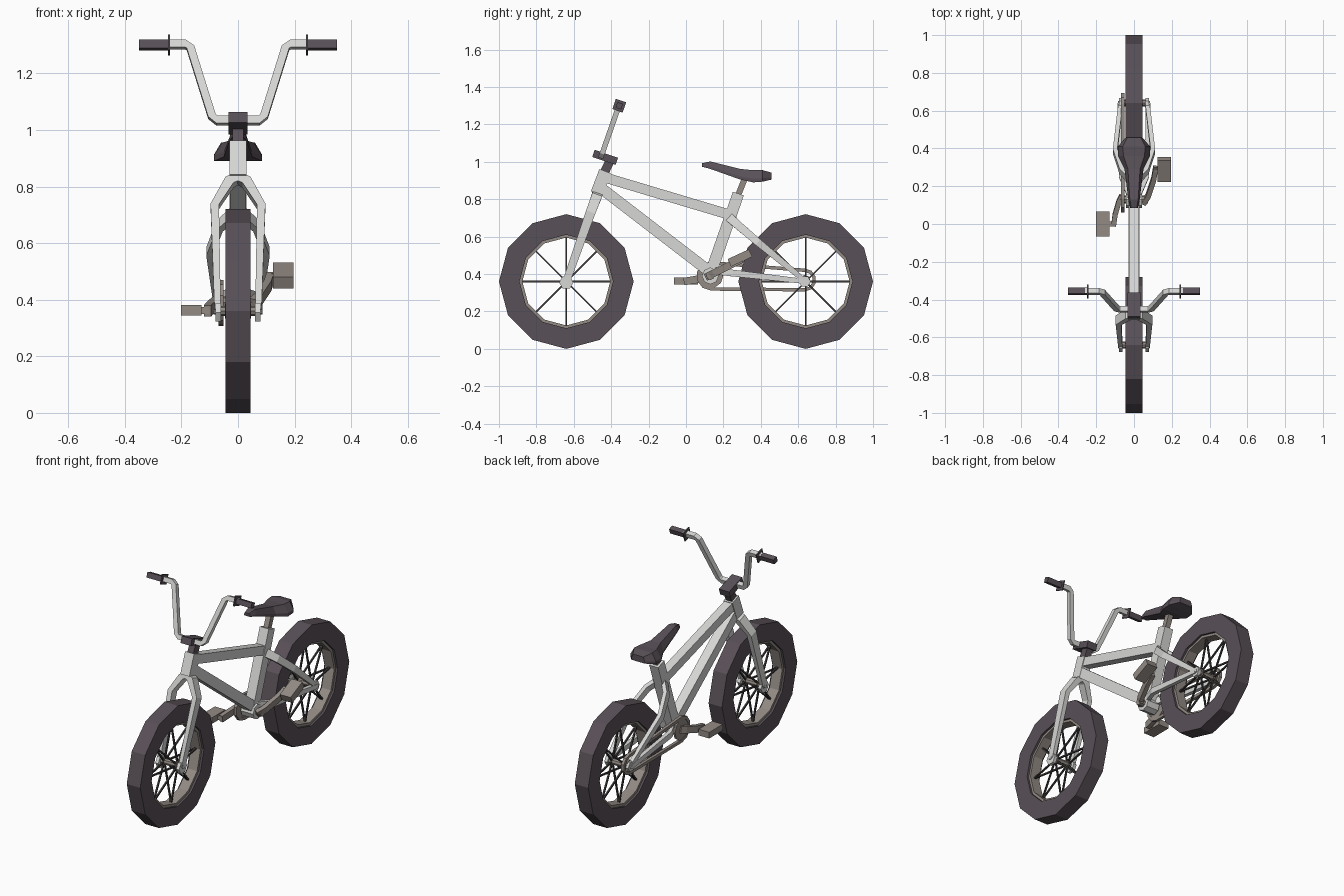
import bpy, bmesh
from math import sin, cos, pi, radians
from mathutils import Vector

cube = bpy.data.objects.get("Cube")
if cube:
    bpy.data.objects.remove(cube, do_unlink=True)


def material(name, rgb):
    m = bpy.data.materials.new(name)
    m.use_nodes = True
    m.diffuse_color = (*rgb, 1)
    m.node_tree.nodes["Principled BSDF"].inputs["Base Color"].default_value = (*rgb, 1)
    return m


RUBBER = material("dark rubber", (0.098, 0.08, 0.095))
PAINT = material("light grey paint", (0.68, 0.68, 0.67))
STEEL = material("warm grey metal", (0.29, 0.255, 0.23))
SPOKE = material("spoke black", (0.05, 0.043, 0.043))


def loft(name, rings, mat, closed=False):
    """Skin a list of vertex rings with flat faces."""
    bm = bmesh.new()
    rows = [[bm.verts.new(p) for p in ring] for ring in rings]
    n = len(rows[0])
    pairs = list(zip(rows, rows[1:])) + ([(rows[-1], rows[0])] if closed else [])
    for a, b in pairs:
        for i in range(n):
            j = (i + 1) % n
            bm.faces.new((a[i], a[j], b[j], b[i]))
    if not closed:
        bm.faces.new(rows[0])
        bm.faces.new(rows[-1])
    bmesh.ops.recalc_face_normals(bm, faces=bm.faces)
    me = bpy.data.meshes.new(name)
    bm.to_mesh(me)
    bm.free()
    me.materials.append(mat)
    ob = bpy.data.objects.new(name, me)
    bpy.context.collection.objects.link(ob)
    return ob


def bar(name, pts, mat, w, h, ref=(1, 0, 0), closed=False):
    """Sweep a rectangle, half size w along ref and h across it; w, h may be per point."""
    pts = [Vector(p) for p in pts]
    n = len(pts)
    ws = w if isinstance(w, list) else [w] * n
    hs = h if isinstance(h, list) else [h] * n
    rings = []
    for i, p in enumerate(pts):
        before = pts[i - 1] if (i or closed) else p
        after = pts[(i + 1) % n] if (i < n - 1 or closed) else p
        t = (after - before).normalized()
        u = Vector(ref)
        u = (u - t * u.dot(t)).normalized()
        v = t.cross(u)
        rings.append([p + u * ws[i] * a + v * hs[i] * b
                      for a, b in ((1, 1), (-1, 1), (-1, -1), (1, -1))])
    return loft(name, rings, mat, closed)


def ring(name, y, z, outer, inner, x0, x1, mat, sides=12):
    """Flat-sided ring whose axle runs along x."""
    profile = ((x0, outer), (x1, outer), (x1, inner), (x0, inner))
    return loft(name, [[(x, y + r * cos(2 * pi * k / sides), z + r * sin(2 * pi * k / sides))
                        for x, r in profile] for k in range(sides)], mat, True)


def disc(name, y, z, r, x0, x1, mat, sides=8):
    """Capped cylinder along x."""
    return loft(name, [[(x, y + r * cos(2 * pi * k / sides), z + r * sin(2 * pi * k / sides))
                        for k in range(sides)] for x in (x0, x1)], mat)


# Wheels
AXLE_Z = 0.36
for label, y in (("front", -0.64), ("rear", 0.64)):
    ring(label + "_tyre", y, AXLE_Z, 0.36, 0.25, -0.045, 0.045, RUBBER)
    ring(label + "_rim", y, AXLE_Z, 0.255, 0.235, -0.032, 0.032, STEEL)
    disc(label + "_hub", y, AXLE_Z, 0.018, -0.06, 0.06, STEEL)
    disc(label + "_axle", y, AXLE_Z, 0.012, -0.085, 0.085, PAINT)
    for side in (-1, 1):
        disc(label + "_hub_flange", y, AXLE_Z, 0.026, side * 0.038, side * 0.046, STEEL)
        for k in range(8):
            a = k * pi / 4
            d = Vector((0, cos(a), sin(a)))
            c = Vector((0, y, AXLE_Z))
            bar(label + "_spoke", [c + d * 0.015 + Vector((side * 0.042, 0, 0)), c + d * 0.24],
                SPOKE, 0.0045, 0.0045)

# Main frame tubes
bar("head_tube", [(0, -0.478, 0.83), (0, -0.432, 0.95)], PAINT, 0.03, 0.033)
bar("top_tube", [(0, -0.43, 0.915), (0, 0.24, 0.715)], PAINT, 0.026, 0.027)
bar("down_tube", [(0, -0.455, 0.86), (0, 0.13, 0.41)], PAINT, 0.028, 0.03)
bar("seat_tube", [(0, 0.13, 0.40), (0, 0.28, 0.83)], PAINT, 0.03, 0.031)
disc("bottom_bracket", 0.13, 0.39, 0.045, -0.042, 0.042, PAINT)

# Fork legs and rear stays
for s, side in ((1, "left"), (-1, "right")):
    bar(side + "_fork_leg", [(0, -0.474, 0.83), (s * 0.03, -0.478, 0.815),
                             (s * 0.082, -0.51, 0.73), (s * 0.072, -0.64, 0.36)],
        PAINT, [0.016, 0.018, 0.015, 0.011], [0.028, 0.028, 0.026, 0.02])
    disc(side + "_fork_tip", -0.64, 0.355, 0.038, s * 0.06, s * 0.08, PAINT, 6)
    bar(side + "_seat_stay", [(s * 0.02, 0.235, 0.7), (s * 0.065, 0.28, 0.66),
                              (s * 0.1, 0.385, 0.57), (s * 0.07, 0.64, 0.36)],
        PAINT, 0.012, [0.024, 0.022, 0.02, 0.013])
    bar(side + "_chain_stay", [(s * 0.02, 0.14, 0.42), (s * 0.068, 0.25, 0.405),
                               (s * 0.075, 0.64, 0.36)], PAINT, 0.012, [0.02, 0.018, 0.013])
    disc(side + "_dropout", 0.635, AXLE_Z, 0.032, s * 0.06, s * 0.08, PAINT, 6)

# Stem and handlebar
bar("steering_neck", [(0, -0.435, 0.945), (0, -0.40, 1.02)], RUBBER, 0.02, 0.024)
bar("stem", [(0, -0.495, 1.045), (0, -0.37, 1.003)], RUBBER, 0.034, 0.02)
tilt = Vector((0, 0.265, -0.09)).normalized()
half = [(0.075, -0.452, 1.033), (0.092, -0.447, 1.047), (0.168, -0.362, 1.29),
        (0.187, -0.357, 1.302), (0.26, -0.357, 1.302)]
path = [(-x, y, z) for x, y, z in reversed(half)] + half
bar("handlebar", path, PAINT, 0.014, 0.014, tilt)
for s, side in ((1, "left"), (-1, "right")):
    bar(side + "_grip", [(s * 0.245, -0.357, 1.3), (s * 0.35, -0.357, 1.3)],
        RUBBER, 0.0155, 0.0155, tilt)
    bar(side + "_grip_flange", [(s * 0.241, -0.357, 1.3), (s * 0.248, -0.357, 1.3)],
        RUBBER, 0.029, 0.029, tilt)

# Saddle: rows of y, top half width, lower half width, top z, bottom z
bar("seat_post", [(0, 0.27, 0.80), (0, 0.318, 0.92)], STEEL, 0.016, 0.016)
rows = [(0.085, 0.014, 0.02, 0.992, 0.974), (0.13, 0.022, 0.03, 1.002, 0.962),
        (0.29, 0.032, 0.05, 0.962, 0.905), (0.36, 0.055, 0.085, 0.955, 0.89),
        (0.41, 0.06, 0.085, 0.955, 0.894), (0.458, 0.035, 0.045, 0.942, 0.905)]
loft("saddle", [[(-b, y, lo), (-b, y, lo * 0.7 + hi * 0.3), (-t, y, hi), (t, y, hi),
                 (b, y, lo * 0.7 + hi * 0.3), (b, y, lo)] for y, t, b, hi, lo in rows], RUBBER)

# Chainring, rear cog and chain on the drive side
CX = -0.06
disc("crank_axle", 0.13, 0.39, 0.022, -0.075, 0.075, STEEL)
disc("chainring", 0.135, 0.39, 0.064, CX - 0.006, CX + 0.006, STEEL, 10)
disc("rear_cog", 0.635, 0.365, 0.03, CX - 0.006, CX + 0.006, STEEL)
loop = []
for y, z, r, start in ((0.635, 0.368, 0.052, -90), (0.135, 0.39, 0.07, 90)):
    for k in range(6):
        a = radians(start + 36 * k)
        loop.append((CX, y + r * cos(a), z + r * sin(a)))
bar("chain", loop, STEEL, 0.009, 0.009, closed=True)

# Cranks and pedals
bar("left_crank", [(0.05, 0.11, 0.385), (0.075, 0.15, 0.405), (0.105, 0.24, 0.45),
                   (0.115, 0.30, 0.48)], STEEL, 0.013, 0.02)
bar("left_pedal_pin", [(0.105, 0.288, 0.478), (0.14, 0.288, 0.482)], STEEL, 0.012, 0.012, (0, 1, 0))
bar("left_pedal", [(0.16, 0.232, 0.46), (0.16, 0.345, 0.512)], STEEL, 0.036, 0.022)
bar("right_crank", [(-0.065, 0.15, 0.395), (-0.08, 0.12, 0.388), (-0.1, 0.05, 0.37),
                    (-0.108, -0.01, 0.36)], STEEL, 0.013, 0.02)
bar("right_pedal_pin", [(-0.1, 0, 0.362), (-0.14, 0, 0.362)], STEEL, 0.012, 0.012, (0, 1, 0))
bar("right_pedal", [(-0.165, -0.065, 0.362), (-0.165, 0.065, 0.362)], STEEL, 0.036, 0.0185)
